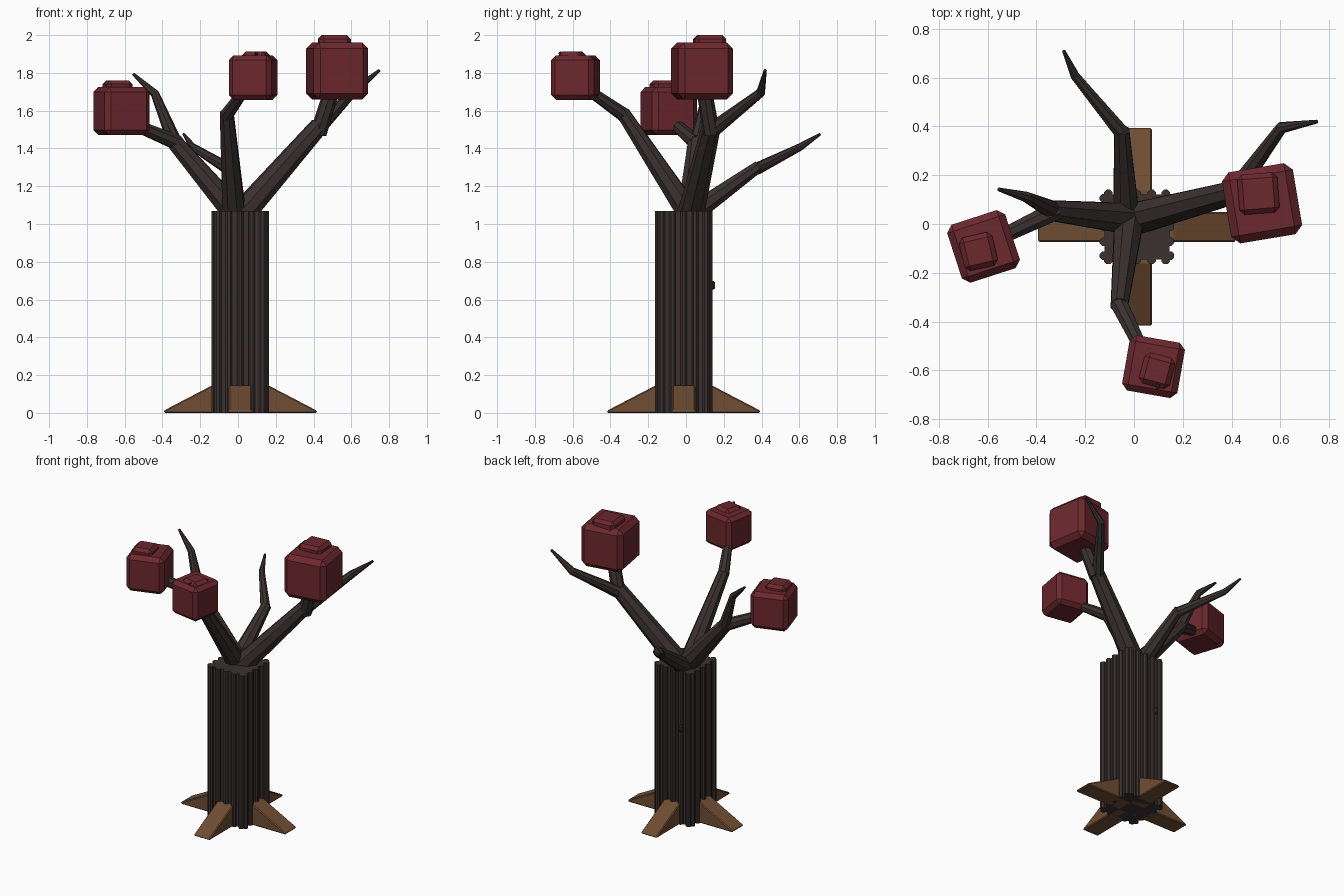
import bpy, bmesh
from math import pi, cos, sin, radians
from mathutils import Vector, Matrix

if "Cube" in bpy.data.objects:
    bpy.data.objects.remove(bpy.data.objects["Cube"])

CX, CY, H = 0.012, -0.012, 1.07   # trunk centre and height


def material(name, rgb):
    m = bpy.data.materials.new(name)
    m.diffuse_color = (*rgb, 1)
    m.use_nodes = True
    m.node_tree.nodes["Principled BSDF"].inputs["Base Color"].default_value = m.diffuse_color
    return m


BARK = material("dark_bark", (0.042, 0.031, 0.029))
ROOT = material("root_brown", (0.16, 0.075, 0.033))
LEAF = material("crimson_leaf", (0.15, 0.021, 0.027))


def finish(bm, name, mat):
    bmesh.ops.recalc_face_normals(bm, faces=bm.faces)
    me = bpy.data.meshes.new(name)
    bm.to_mesh(me)
    bm.free()
    me.materials.append(mat)
    ob = bpy.data.objects.new(name, me)
    bpy.context.collection.objects.link(ob)
    return ob


def add_bevel(ob, width):
    mod = ob.modifiers.new("bevel", 'BEVEL')
    mod.width, mod.segments = width, 1


def box(name, centre, size, mat, turn=0, bevel=0):
    bm = bmesh.new()
    m = Matrix.Translation(centre) @ Matrix.Rotation(radians(turn), 4, 'Z') @ Matrix.Diagonal((*size, 1))
    bmesh.ops.create_cube(bm, size=1, matrix=m)
    ob = finish(bm, name, mat)
    if bevel:
        add_bevel(ob, bevel)
    return ob


def limb(name, points, sides=8):
    """Tapered faceted tube through (x, y, z, radius) points."""
    bm = bmesh.new()
    pos = [Vector(p[:3]) for p in points]
    rings = []
    for i, p in enumerate(pos):
        a = (p - pos[i - 1]).normalized() if i else Vector()
        b = (pos[i + 1] - p).normalized() if i < len(pos) - 1 else Vector()
        t = (a + b).normalized()
        u = Vector((0, 0, 1)).cross(t).normalized()
        v = t.cross(u)
        r = points[i][3]
        angles = [2 * pi * (k + 0.5) / sides for k in range(sides)]
        rings.append([bm.verts.new(p + r * (cos(q) * u + sin(q) * v)) for q in angles])
    for lo, hi in zip(rings, rings[1:]):
        for k in range(sides):
            n = (k + 1) % sides
            bm.faces.new((lo[k], lo[n], hi[n], hi[k]))
    bm.faces.new(rings[0])
    bm.faces.new(rings[-1])
    return finish(bm, name, BARK)


# Trunk core and bark ridges
box("trunk", (CX, CY, H / 2), (0.266, 0.266, H), BARK)
bm = bmesh.new()
for side in range(4):
    for s in (-0.118, -0.06, 0, 0.06, 0.118):
        m = (Matrix.Translation((CX, CY, H / 2)) @ Matrix.Rotation(side * pi / 2, 4, 'Z')
             @ Matrix.Translation((s, -0.135, 0)) @ Matrix.Rotation(pi / 8, 4, 'Z'))
        bmesh.ops.create_cone(bm, cap_ends=True, segments=8, radius1=0.019,
                              radius2=0.019, depth=H, matrix=m)
finish(bm, "bark_ridges", BARK)
box("bark_knot", (-0.06, 0.142, 0.675), (0.03, 0.025, 0.045), BARK, bevel=0.008)

# Wedge roots
for side, name in enumerate(("right", "back", "left", "front")):
    bm = bmesh.new()
    m = Matrix.Translation((CX, CY, 0)) @ Matrix.Rotation(side * pi / 2, 4, 'Z')
    profile = ((0.05, 0), (0.405, 0), (0.405, 0.012), (0.15, 0.145), (0.05, 0.145))
    f = bm.faces.new([bm.verts.new(m @ Vector((r, -0.061, z))) for r, z in profile])
    ext = bmesh.ops.extrude_face_region(bm, geom=[f])
    bmesh.ops.translate(bm, vec=m.to_3x3() @ Vector((0, 0.122, 0)),
                        verts=[v for v in ext["geom"] if isinstance(v, bmesh.types.BMVert)])
    add_bevel(finish(bm, name + "_root", ROOT), 0.011)

# Main branches with their forks and twigs
limb("right_branch", [(0.0, 0.02, 1.03, 0.072), (0.43, 0.135, 1.52, 0.05)])
limb("right_fork", [(0.425, 0.135, 1.48, 0.045), (0.51, 0.09, 1.75, 0.04)])
limb("right_twig", [(0.41, 0.13, 1.49, 0.042), (0.605, 0.395, 1.695, 0.025), (0.75, 0.42, 1.815, 0.008)])
limb("left_branch", [(0.0, 0.02, 1.04, 0.07), (-0.34, 0.055, 1.44, 0.045)])
limb("left_fork", [(-0.32, 0.055, 1.43, 0.042), (-0.56, -0.06, 1.53, 0.032)])
limb("left_twig", [(-0.33, 0.055, 1.42, 0.04), (-0.44, 0.11, 1.69, 0.023), (-0.555, 0.142, 1.795, 0.008)])
limb("front_branch", [(-0.02, 0.02, 1.05, 0.065), (-0.06, -0.335, 1.59, 0.038)])
limb("front_twig", [(-0.062, -0.325, 1.575, 0.038), (0.02, -0.49, 1.69, 0.03), (0.1, -0.67, 1.908, 0.008)])
limb("back_branch", [(-0.03, 0.0, 1.03, 0.06), (-0.05, 0.385, 1.305, 0.033)])
limb("back_twig", [(-0.047, 0.37, 1.29, 0.033), (-0.24, 0.605, 1.408, 0.02), (-0.288, 0.71, 1.476, 0.007)])

# Blocky leaf clusters, each with a small cap
for name, centre, size, turn, cap, cap_size, top in (
        ("right", (0.525, 0.085, 1.81), 0.295, 9.5, (0.51, 0.125), 0.165, 2.0),
        ("left", (-0.617, -0.092, 1.598), 0.25, 18, (-0.638, -0.113), 0.14, 1.76),
        ("front", (0.08, -0.585, 1.775), 0.23, -10, (0.095, -0.602), 0.13, 1.912)):
    box(name + "_leaf_cluster", centre, (size, size, size * 1.02), LEAF, turn, size * 0.11)
    box(name + "_leaf_cap", (*cap, top - 0.04), (cap_size, cap_size, 0.08), LEAF, turn - 5, 0.02)
